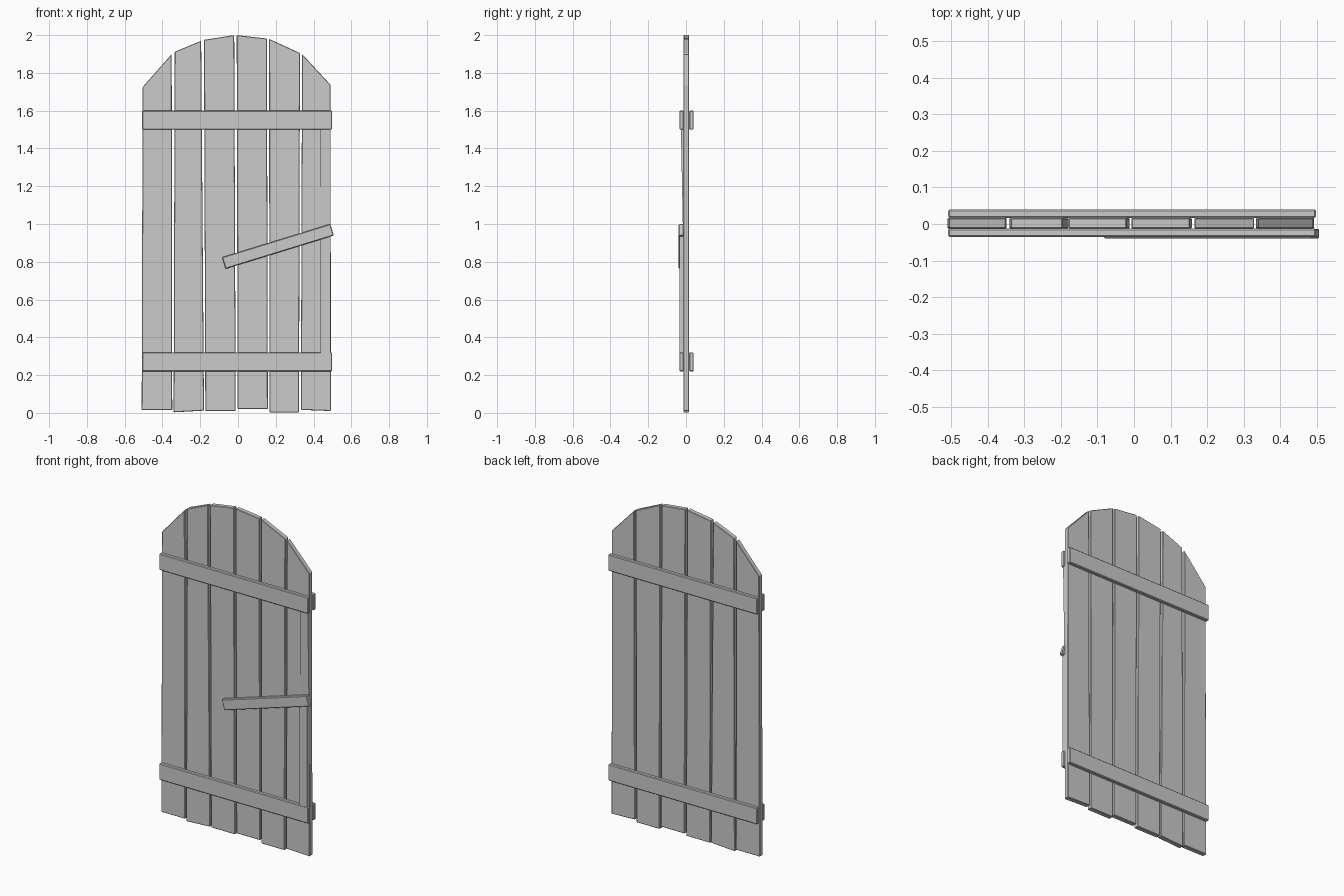
import bpy, bmesh, math
from mathutils import Matrix

old = bpy.data.objects.get("Cube")
if old:
    bpy.data.objects.remove(old, do_unlink=True)

wood = bpy.data.materials.new("grey_wood")
wood.use_nodes = True
GREY = (0.6, 0.6, 0.6, 1)
wood.diffuse_color = GREY
wood.node_tree.nodes["Principled BSDF"].inputs["Base Color"].default_value = GREY


def board(name, outline, front, back, bevel=0.003):
    """Extrude an x-z outline from front to back; front may be a function of z."""
    bm = bmesh.new()
    depth = front if callable(front) else (lambda z: front)
    a = [bm.verts.new((x, depth(z), z)) for x, z in outline]
    b = [bm.verts.new((x, back, z)) for x, z in outline]
    bm.faces.new(a)
    bm.faces.new(b[::-1])
    n = len(a)
    for i in range(n):
        j = (i + 1) % n
        bm.faces.new((a[j], a[i], b[i], b[j]))
    bmesh.ops.recalc_face_normals(bm, faces=bm.faces)
    me = bpy.data.meshes.new(name)
    bm.to_mesh(me)
    bm.free()
    me.materials.append(wood)
    ob = bpy.data.objects.new(name, me)
    bpy.context.collection.objects.link(ob)
    if bevel:
        mod = ob.modifiers.new("worn_edges", 'BEVEL')
        mod.width = bevel
        mod.segments = 1
    return ob


def rect(x0, x1, z0, z1):
    return [(x0, z0), (x1, z0), (x1, z1), (x0, z1)]


# Planks: bottom-left, bottom-right, top-right, top-left
planks = [
    [(-.51, .015), (-.348, .015), (-.351, 1.90), (-.505, 1.725)],
    [(-.341, .003), (-.18, .012), (-.195, 1.97), (-.335, 1.912)],
    [(-.173, .01), (-.012, .01), (-.02, 2.0), (-.18, 1.975)],
    [(-.002, .02), (.158, .02), (.153, 1.982), (-.007, 2.0)],
    [(.166, .003), (.323, .003), (.328, 1.905), (.165, 1.98)],
    [(.333, .016), (.492, .01), (.49, 1.737), (.339, 1.90)],
]
for i, outline in enumerate(planks):
    board(f"plank_{i + 1}", outline, -.013, .017)

# Horizontal battens on both sides
for level, z in (("lower", .22), ("upper", 1.5)):
    board(f"{level}_front_batten", rect(-.508, .498, z, z + .1), -.035, -.012, .004)
    board(f"{level}_back_batten", rect(-.508, .498, z, z + .1), .017, .04, .004)

# Edge strips between the battens; the upper one leans into the door
board("lower_edge_strip", rect(.436, .49, .31, .94), -.034, -.012, 0)
board("upper_edge_strip", rect(.436, .49, 1.0, 1.51),
      lambda z: -.017 - .02 * (z - 1.0), -.012, 0)

# Slanted latch bar
latch = board("latch_bar", rect(-.3, .3, -.032, .032), -.039, -.013, .004)
latch.matrix_world = (Matrix.Translation((.2115, 0, .8815))
                      @ Matrix.Rotation(math.radians(-17.1), 4, 'Y'))
